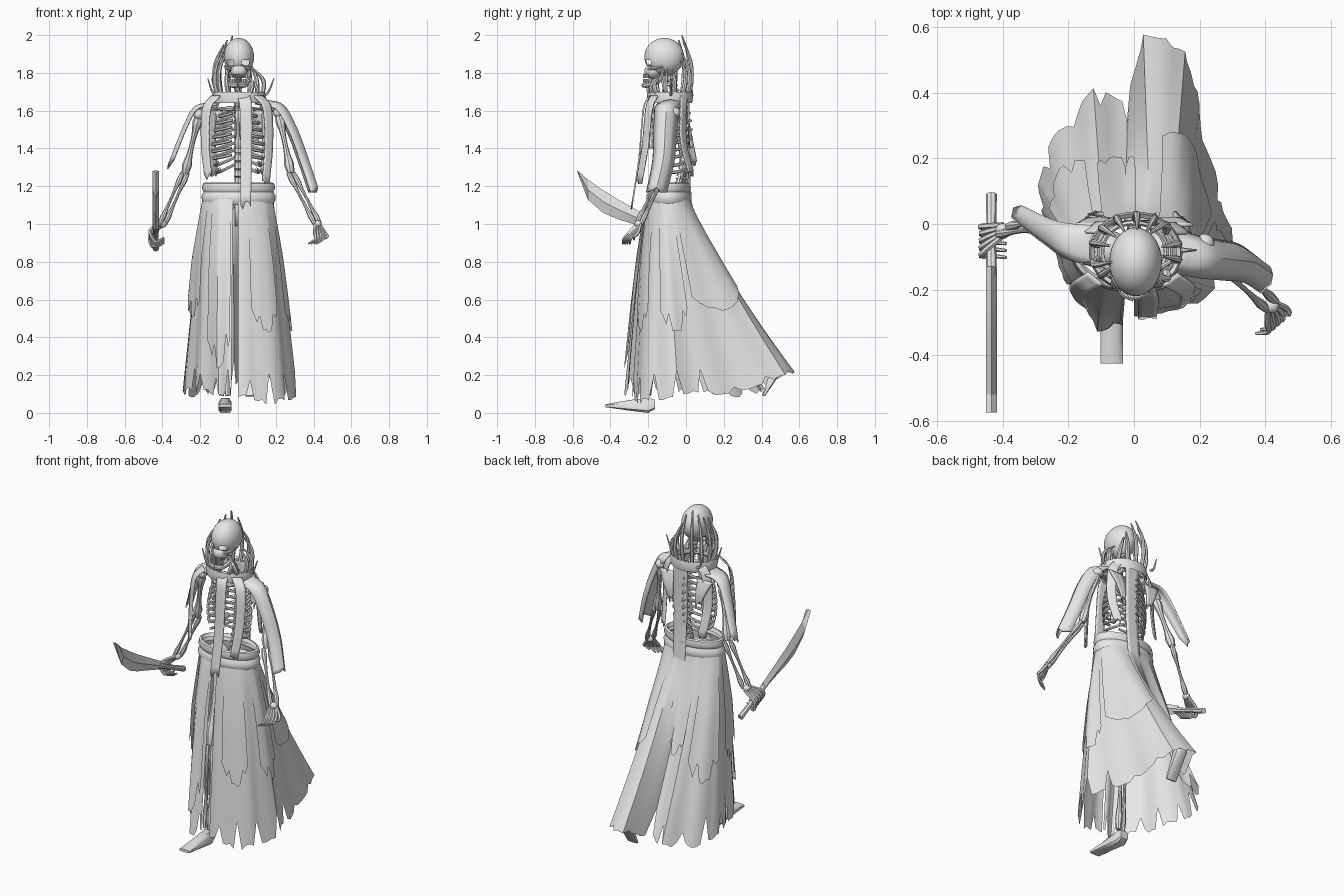
import bpy, bmesh, math, random
from mathutils import Vector, Matrix

random.seed(4)
default_cube = bpy.data.objects.get("Cube")
if default_cube:
    bpy.data.objects.remove(default_cube)

grey = bpy.data.materials.new("pale_grey")
grey.use_nodes = True
grey.diffuse_color = (0.8, 0.8, 0.8, 1)
grey.node_tree.nodes["Principled BSDF"].inputs["Base Color"].default_value = grey.diffuse_color


# Shared helpers
def finish(name, bm, angle=40, thickness=None):
    mesh = bpy.data.meshes.new(name)
    bm.to_mesh(mesh)
    bm.free()
    mesh.materials.append(grey)
    part = bpy.data.objects.new(name, mesh)
    bpy.context.collection.objects.link(part)
    bpy.ops.object.select_all(action="DESELECT")
    part.select_set(True)
    bpy.context.view_layer.objects.active = part
    bpy.ops.object.shade_smooth_by_angle(angle=math.radians(angle))
    if thickness:
        part.modifiers.new("thickness", "SOLIDIFY").thickness = thickness
    return part


def loft(name, rings, closed=True, caps=True, angle=40, thickness=None):
    bm = bmesh.new()
    rows = [[bm.verts.new(point) for point in ring] for ring in rings]
    count = len(rows[0])
    for lower, upper in zip(rows, rows[1:]):
        for i in range(count if closed else count - 1):
            j = (i + 1) % count
            bm.faces.new((lower[i], lower[j], upper[j], upper[i]))
    if closed and caps:
        bm.faces.new(rows[0][::-1])
        bm.faces.new(rows[-1])
    bmesh.ops.recalc_face_normals(bm, faces=bm.faces)
    return finish(name, bm, angle, thickness)


def smooth_path(points, steps=4):
    points = [Vector(p) for p in points]
    ends = [points[0] * 2 - points[1]] + points + [points[-1] * 2 - points[-2]]
    path = []
    for a, b, c, d in zip(ends, ends[1:], ends[2:], ends[3:]):
        for step in range(steps):
            t = step / steps
            path.append(b + (c - a) * t / 2 + (a * 2 - b * 5 + c * 4 - d) * t * t / 2
                        + (b * 3 - a - c * 3 + d) * t ** 3 / 2)
    return path + [points[-1]]


def tube(name, points, radii, sides=8, steps=4):
    path = smooth_path(points, steps)
    normal = (path[1] - path[0]).orthogonal()
    rings = []
    for i, point in enumerate(path):
        tangent = (path[min(i + 1, len(path) - 1)] - path[max(i - 1, 0)]).normalized()
        normal = (normal - tangent * normal.dot(tangent)).normalized()
        side = tangent.cross(normal)
        place = i / (len(path) - 1) * (len(radii) - 1)
        k = min(int(place), len(radii) - 2)
        radius = radii[k] + (radii[k + 1] - radii[k]) * (place - k)
        turns = [math.tau * s / sides for s in range(sides)]
        rings.append([point + (normal * math.cos(a) + side * math.sin(a)) * radius for a in turns])
    return loft(name, rings)


def bone(name, start, end, radius):
    start, end = Vector(start), Vector(end)
    shape = [radius * k for k in (1, 1.4, 0.9, 0.7, 0.7, 0.9, 1.4, 1)]
    return tube(name, [start, start.lerp(end, 0.5), end], shape, steps=7)


def band(name, centre, radius_x, radius_y, profile):
    rings = []
    for grow, z in profile:
        turns = [math.tau * s / 40 for s in range(40)]
        rings.append([(centre[0] + (radius_x + grow) * math.cos(a),
                       centre[1] + (radius_y + grow) * math.sin(a), z) for a in turns])
    return loft(name, rings, caps=False)


def ribbon(name, points, across, width, taper=0.8, bulge=(0, 0, 0)):
    path, across = smooth_path(points, 5), Vector(across).normalized()
    down = (path[-1] - path[-2]).normalized()
    rings = []
    for i, point in enumerate(path):
        half = width / 2 * (1 + (taper - 1) * i / (len(path) - 1))
        frayed = width / 3 if point == path[-1] else 0
        rings.append([point + across * half * s + down * frayed * random.uniform(-1, 1)
                      + Vector(bulge) * (0.5 - s * s) for s in (-1, -0.5, 0, 0.5, 1)])
    return loft(name, rings, closed=False, thickness=0.008)


def ball(name, centre, size, keep=None):
    bm = bmesh.new()
    bmesh.ops.create_uvsphere(bm, u_segments=32, v_segments=20, radius=1)
    bmesh.ops.transform(bm, verts=bm.verts,
                        matrix=Matrix.Translation(centre) @ Matrix.Diagonal((*size, 1)))
    if keep:
        removed = [f for f in bm.faces if not keep(f.calc_center_median())]
        bmesh.ops.delete(bm, geom=removed, context="FACES")
    return finish(name, bm)


# Skull with open eye sockets, cheekbones, jaw and teeth
def outside_sockets(p):
    return p.y > -0.14 or math.hypot((abs(p.x) - 0.04) / 0.022, (p.z - 1.86) / 0.017) > 1


ball("cranium", (0.005, -0.115, 1.885), (0.08, 0.105, 0.1), outside_sockets)
ball("upper_jaw", (0.005, -0.175, 1.81), (0.045, 0.045, 0.04))
for s, side in ((1, "left"), (-1, "right")):
    tube(side + "_cheekbone", [(s * 0.07, -0.12, 1.835), (s * 0.06, -0.17, 1.825),
                               (s * 0.035, -0.2, 1.82)], [0.006, 0.009, 0.008])
    tube(side + "_jaw", [(s * 0.06, -0.12, 1.82), (s * 0.054, -0.14, 1.76),
                         (s * 0.035, -0.205, 1.735), (0, -0.225, 1.735)], [0.008, 0.013, 0.013])
    for i in range(4):
        x, y = s * (0.006 + 0.011 * i), -0.222 + 0.006 * i
        for row, z in (("upper", 1.783), ("lower", 1.757)):
            tube(f"{side}_{row}_tooth", [(x, y, z - 0.011), (x, y, z + 0.011)], [0.005, 0.005], 6, 1)

# Spine
joints = smooth_path([(0, -0.06, 1.12), (0, -0.03, 1.25), (0, 0, 1.42),
                      (0, -0.01, 1.6), (0, -0.07, 1.72), (0, -0.09, 1.82)], 4)
for low, high in zip(joints, joints[1:]):
    tube("vertebra", [low, low.lerp(high, 0.8)], [0.022, 0.017, 0.022], 8, 2)
    tube("spine_process", [low, low + Vector((0, 0.035, -0.015))], [0.012, 0.005], 6, 1)

# Rib cage, collarbones, shoulder blades and pelvis
bone("breastbone", (0, -0.18, 1.6), (0, -0.18, 1.4), 0.015)
for s, side in ((1, "left"), (-1, "right")):
    for i in range(9):
        width = 0.085 + 0.05 * math.sin(math.pi * (i + 1) / 11)
        reach = -75 if i < 7 else -30
        path = []
        for k in range(8):
            a = math.radians(90 + (reach - 90) * k / 7)
            path.append((s * width * math.cos(a), -0.085 + 0.09 * math.sin(a),
                         1.62 - 0.037 * i - 0.05 * math.sin(math.pi * k / 9)))
        tube(side + "_rib", path, [0.008, 0.009, 0.008], 6, 2)
    bone(side + "_collarbone", (s * 0.02, -0.17, 1.61), (s * 0.2, -0.06, 1.61), 0.011)
    ribbon(side + "_shoulder_blade", [(s * 0.13, 0, 1.6), (s * 0.11, 0.02, 1.52),
                                      (s * 0.09, 0.02, 1.44)], (1, 0, 0), 0.1, 0.3)
    ball(side + "_hip", (s * 0.08, -0.08, 1.12), (0.07, 0.06, 0.07))

# Collar with a crown of curved spikes
band("collar", (0.005, -0.085), 0.125, 0.105,
     [(0, 1.65), (0.012, 1.64), (0.018, 1.67), (0.012, 1.7), (0, 1.69), (0, 1.65)])
for i in range(14):
    a = math.tau * (i + 0.5) / 14
    top = 1.885 - 0.07 * math.cos(a) + 0.07 * math.sin(a) + random.uniform(-0.02, 0.02)
    rise = top - 1.68
    lean = random.uniform(-0.3, 0.3)
    path = []
    for spread, height in ((1, 0), (1.14, 0.3), (1.08, 0.65), (0.7, 1)):
        turn = a + lean * height
        path.append((0.005 + 0.118 * spread * math.cos(turn),
                     -0.085 + 0.1 * spread * math.sin(turn), 1.68 + rise * height))
    tube("collar_spike", path, [0.012, 0.012, 0.01, 0.004], 7)
for x, y in ((0.19, -0.08), (-0.16, -0.12), (-0.14, 0.03)):
    tube("stray_spike", [(x * 0.7, y, 1.68), (x * 0.85, y, 1.7), (x, y, 1.77)], [0.01, 0.003], 6)

# Cloth strips hanging from the collar
for x, y, low, width in ((0.04, -0.29, 1.1, 0.07), (0.15, -0.25, 1.23, 0.06),
                         (-0.16, -0.25, 1.25, 0.06), (0.14, 0.03, 1.27, 0.06),
                         (-0.13, 0.03, 1.27, 0.06), (0.025, 0.04, 1.02, 0.1)):
    front = y < 0
    start_y = -0.2 + 0.5 * abs(x) ** 1.5 if front else 0.025 - abs(x) / 4
    drift = (y - start_y) if front else 0
    across = (1, math.copysign(abs(x) * 5, x * -y), 0) if abs(x) > 0.1 else (1, 0, 0)
    ribbon("collar_strip", [(x * 0.75, start_y, 1.68), (x * 1.05, start_y + drift * 0.35, 1.61),
                            (x * 1.1, start_y + drift * 0.6, (1.6 + low) / 2), (x, y, low)],
           across, width)

# Shoulder capes
ribbon("left_shoulder_cape", [(0.12, -0.08, 1.65), (0.22, -0.1, 1.62), (0.29, -0.11, 1.5),
                              (0.35, -0.12, 1.34), (0.41, -0.16, 1.16)], (-0.1, 1, 0), 0.14, 0.8,
       (0.045, 0, 0.02))
ribbon("right_shoulder_cape", [(-0.12, -0.07, 1.64), (-0.22, -0.05, 1.62), (-0.28, -0.02, 1.52),
                               (-0.36, 0.03, 1.32)], (0, 1, 0), 0.13, 0.5, (-0.015, 0, 0.01))


# Arms and hands
def arm(side, shoulder, elbow, wrist, knuckles, tips, spread, curl):
    wrist, knuckles, tips, spread, curl = map(Vector, (wrist, knuckles, tips, spread, curl))
    ball(side + "_shoulder_joint", shoulder, (0.03, 0.03, 0.028))
    bone(side + "_upper_arm", shoulder, elbow, 0.019)
    gap = Vector((0.014, 0.012, 0))
    bone(side + "_outer_forearm", Vector(elbow) + gap, wrist + gap, 0.011)
    bone(side + "_inner_forearm", Vector(elbow) - gap, wrist - gap, 0.011)
    ball(side + "_wrist", wrist, (0.022, 0.022, 0.02))
    for i in range(5):
        shift = spread * (i - 2)
        reach = 0.6 if i == 4 else 1
        tube(side + "_finger", [wrist + shift * 0.4, knuckles + shift,
                                knuckles.lerp(tips, 0.5 * reach) + shift + curl,
                                knuckles.lerp(tips, reach) + shift], [0.009, 0.01, 0.008, 0.005], 6)


arm("left", (0.215, -0.06, 1.59), (0.28, -0.12, 1.27), (0.42, -0.25, 1.0),
    (0.435, -0.28, 0.95), (0.4, -0.31, 0.895), (0.014, 0.012, 0), (0.02, -0.01, 0))
arm("right", (-0.205, -0.06, 1.58), (-0.28, 0, 1.27), (-0.4, -0.02, 1),
    (-0.465, -0.05, 0.95), (-0.39, -0.06, 0.91), (0, 0.021, -0.009), (-0.01, 0, -0.04))

# Curved sword
tube("sword_grip", [(-0.435, 0.09, 0.87), (-0.435, -0.16, 0.985)], [0.017, 0.014, 0.017], 8, 4)
blade = []
for y, top, bottom in ((-0.13, 1.0, 0.95), (-0.28, 1.085, 1), (-0.36, 1.13, 1.025),
                       (-0.44, 1.18, 1.06), (-0.52, 1.235, 1.13), (-0.575, 1.285, 1.275)):
    middle = (top + bottom) / 2
    blade.append([(-0.435, y, top), (-0.418, y, middle), (-0.435, y, bottom), (-0.452, y, middle)])
loft("sword_blade", blade, angle=20)

# Skirt: waist ellipse flowing to a windblown hem, open at a front slit
hem = [Vector(p) for p in (
    (0, -0.28, 0.1), (0.13, -0.27, 0.06), (0.25, -0.2, 0.07), (0.31, -0.04, 0.1),
    (0.25, 0.12, 0.1), (0.2, 0.33, 0.14), (0.16, 0.52, 0.22), (0.03, 0.57, 0.23),
    (-0.02, 0.37, 0.15), (-0.12, 0.41, 0.12), (-0.23, 0.28, 0.1), (-0.3, 0.12, 0.12),
    (-0.25, -0.04, 0.12), (-0.2, -0.18, 0.12), (-0.1, -0.32, 0.1), (-0.035, -0.31, 0.12))]


def skirt_point(place, t, lift=0):
    k = min(int(place), len(hem) - 2)
    end = hem[k].lerp(hem[k + 1], place - k)
    a = math.radians(-90 + 352 * place / (len(hem) - 1))
    waist = Vector((0.18 * math.cos(a), -0.09 + 0.105 * math.sin(a), 1.17))
    ease = 1 + (0.3 if math.sin(a) > 0 else 0.28) * math.sin(a) - 0.12 * abs(math.cos(a))
    point = waist.lerp(end, t ** ease)
    point.z = waist.z + (end.z - waist.z) * t
    fold = 0.008 * t * math.sin(place * math.tau * 0.8) + lift * min(1, 3 * t)
    return point + Vector((math.cos(a), math.sin(a), 0)) * fold


def cloth(name, first, last, length, lift, columns, taper=0.0):
    ends = []
    for j in range(columns + 1):
        place = first + (last - first) * j / columns
        depth = 0.25 if 4 < place < 8 else 1
        notch = depth * (random.uniform(0.07, 0.16) if j % 5 == 3 else random.uniform(0, 0.035))
        ends.append(length * (1 - notch - taper * abs(2 * j / columns - 1) ** 2))
    rows = 16
    loft(name, [[skirt_point(first + (last - first) * j / columns, ends[j] * i / rows, lift)
                 for j in range(columns + 1)] for i in range(rows + 1)], closed=False)


cloth("skirt", 0, len(hem) - 1, 1.02, 0, 90)
for first, last, length, lift in ((0.6, 1.9, 0.68, 0.012), (2.5, 3.7, 0.7, 0.012),
                                  (4, 6.6, 0.62, 0.014), (7.6, 9, 0.58, 0.012),
                                  (9.4, 11, 0.7, 0.012), (11.4, 13, 0.65, 0.025),
                                  (13.4, 14.9, 0.88, 0.018)):
    cloth("overskirt_panel", first, last, length, lift, 10, 0.15)

# Rolled waistband
band("waistband", (0.003, -0.09), 0.176, 0.1,
     [(-0.01, 1.2), (0, 1.22), (0.012, 1.215), (0.018, 1.19), (0.008, 1.17), (0.02, 1.15),
      (0.018, 1.12), (0.004, 1.1)])


# Legs and flat bony feet, the left one trailing behind
def foot(name, stations, up):
    rings = []
    for centre, width, height in stations:
        wide, high = Vector((width, 0, 0)), Vector(up) * height
        rings.append([Vector(centre) + wide * x + high * z for x, z in
                      ((-1, -0.7), (-0.7, -1), (0.7, -1), (1, -0.7),
                       (1, 0.4), (0.6, 1), (-0.6, 1), (-1, 0.4))])
    loft(name, rings)


for side, hip, knee, ankle in (
        ("right", (-0.08, -0.08, 1.1), (-0.07, -0.17, 0.6), (-0.07, -0.2, 0.09)),
        ("left", (0.08, -0.08, 1.1), (0.08, 0, 0.62), (0.075, 0.44, 0.28))):
    bone(side + "_thigh", hip, knee, 0.025)
    gap = Vector((0.016, 0, 0))
    bone(side + "_shin", Vector(knee) + gap, Vector(ankle) + gap, 0.015)
    bone(side + "_calf_bone", Vector(knee) - gap, Vector(ankle) - gap, 0.012)
foot("right_foot", [((-0.068, -0.165, 0.045), 0.026, 0.025), ((-0.068, -0.2, 0.04), 0.034, 0.04),
                    ((-0.068, -0.3, 0.04), 0.034, 0.028), ((-0.068, -0.425, 0.038), 0.034, 0.008)],
     (0, 0, 1))
foot("left_foot", [((0.075, 0.5, 0.28), 0.026, 0.025), ((0.075, 0.49, 0.25), 0.034, 0.035),
                   ((0.075, 0.455, 0.18), 0.034, 0.022), ((0.075, 0.41, 0.09), 0.034, 0.008)],
     (0, -0.9, 0.4))
